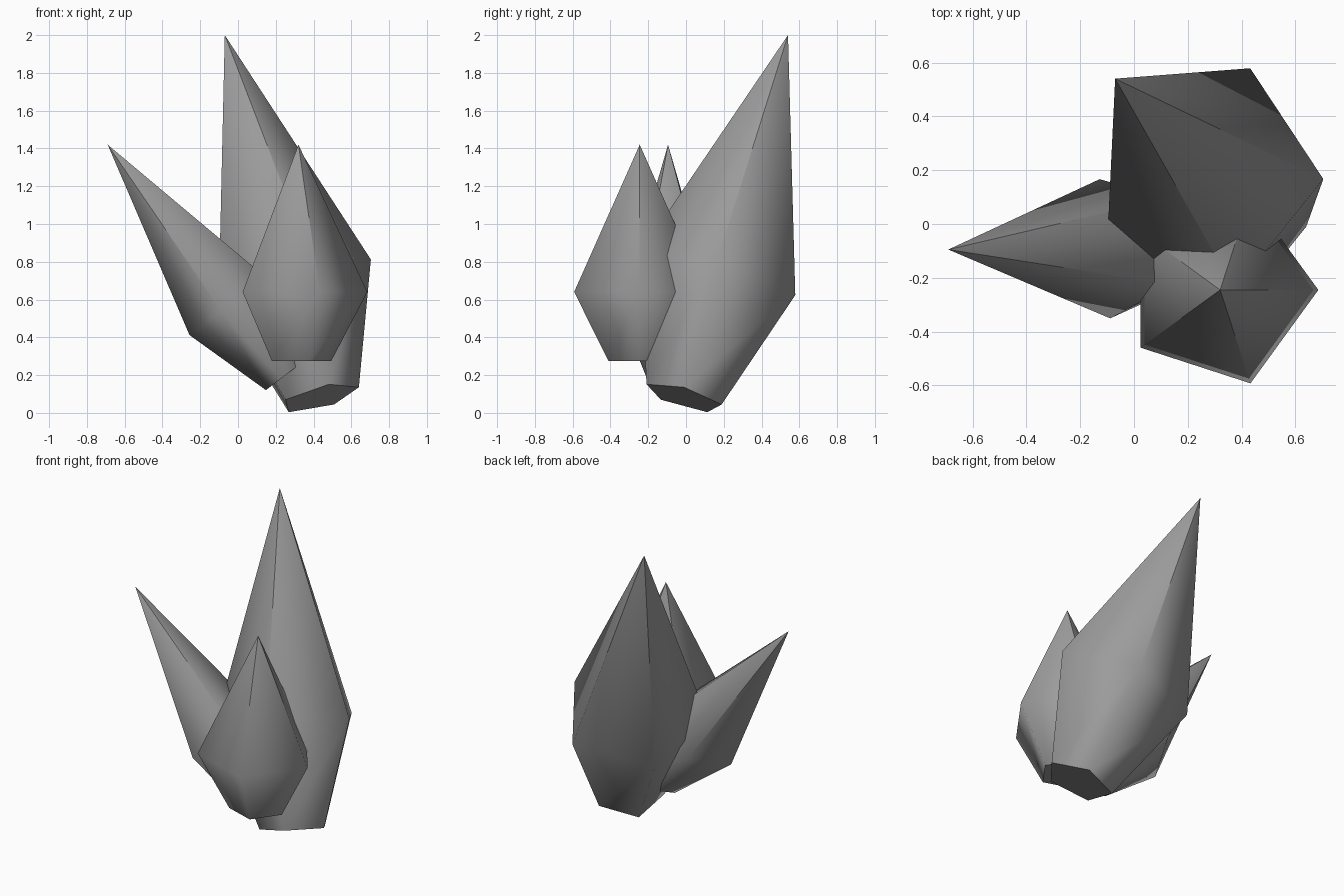
import bpy, bmesh, math
from mathutils import Vector

if "Cube" in bpy.data.objects:
    bpy.data.objects.remove(bpy.data.objects["Cube"])

grey = bpy.data.materials.new("stone grey")
grey.diffuse_color = (0.33, 0.33, 0.33, 1)
grey.use_nodes = True
grey.node_tree.nodes["Principled BSDF"].inputs["Base Color"].default_value = grey.diffuse_color


def crystal(name, base, apex, r_base, r_ring, t_ring, ref, roll=0, n=5):
    """Five-sided shard: small flat base, wide shoulder ring, pointed tip."""
    base, apex = Vector(base), Vector(apex)
    axis = (apex - base).normalized()
    u = Vector(ref)
    u = (u - axis * u.dot(axis)).normalized()
    v = axis.cross(u)
    bm = bmesh.new()

    def ring(t, r):
        c = base.lerp(apex, t)
        angles = [math.radians(roll) + math.tau * i / n for i in range(n)]
        return [bm.verts.new(c + r * (u * math.cos(a) + v * math.sin(a))) for a in angles]

    cap, low, mid = ring(0, r_base), ring(0, r_base), ring(t_ring, r_ring)
    bm.faces.new(cap[::-1])
    for i in range(n):
        j = (i + 1) % n
        bm.faces.new((low[i], low[j], mid[j], mid[i]))
        # each upper facet has its own tip, so creases sharpen towards the point
        bm.faces.new((mid[i], mid[j], bm.verts.new(apex)))
    for f in bm.faces:
        f.smooth = True
    mesh = bpy.data.meshes.new(name)
    bm.to_mesh(mesh)
    bm.free()
    mesh.materials.append(grey)
    ob = bpy.data.objects.new(name, mesh)
    bpy.context.collection.objects.link(ob)
    return ob


# Tall shard leaning back
crystal("tall_crystal", (0.43, -0.01, 0.081), (-0.07, 0.54, 2.0),
        0.217, 0.449, 0.322, (1, 0, 0.26))
# Upright shard at the front
crystal("front_crystal", (0.32, -0.245, 0.275), (0.32, -0.245, 1.42),
        0.174, 0.365, 0.319, (1, 0, 0))
# Slim shard leaning left
crystal("left_crystal", (0.25, -0.08, 0.20), (-0.69, -0.095, 1.42),
        0.13, 0.273, 0.31, (-0.78, 0, -0.62), roll=5)
